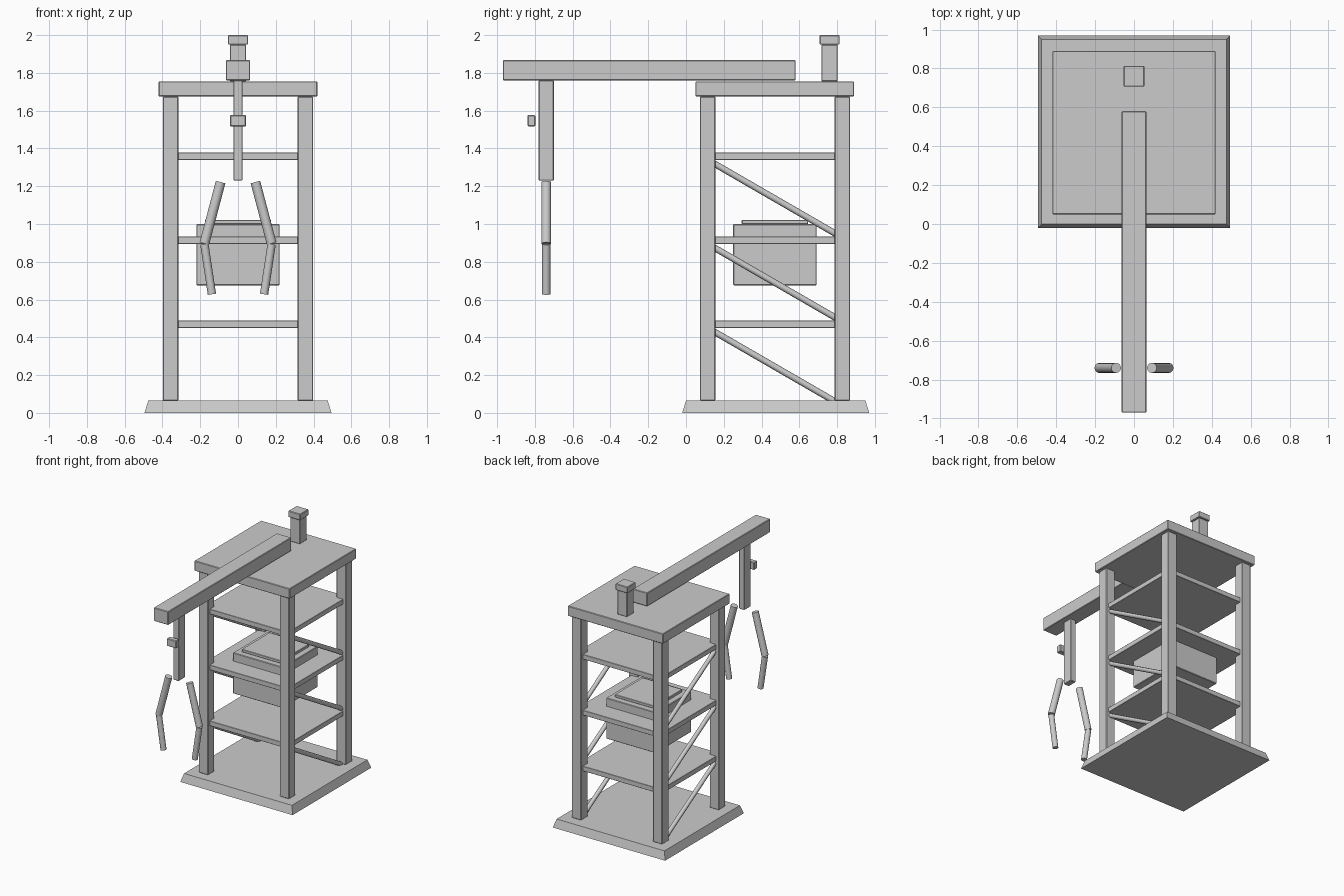
import bpy, bmesh
from mathutils import Vector

if "Cube" in bpy.data.objects:
    bpy.data.objects.remove(bpy.data.objects["Cube"])


def finish(name, bm, bevel=0.0):
    me = bpy.data.meshes.new(name)
    bm.to_mesh(me)
    bm.free()
    ob = bpy.data.objects.new(name, me)
    bpy.context.collection.objects.link(ob)
    if bevel:
        m = ob.modifiers.new("edge_bevel", 'BEVEL')
        m.width = bevel
        m.segments = 1
    return ob


def box(name, x, y, z, bevel=0.004, taper=0.0):
    """Box from (min, max) ranges; taper pulls the top edges inward."""
    lo, hi = Vector((x[0], y[0], z[0])), Vector((x[1], y[1], z[1]))
    mid, size = (lo + hi) / 2, hi - lo
    bm = bmesh.new()
    bmesh.ops.create_cube(bm, size=1)
    for v in bm.verts:
        top = v.co.z > 0
        v.co = mid + v.co * size
        if top and taper:
            v.co.x -= taper if v.co.x > mid.x else -taper
            v.co.y -= taper if v.co.y > mid.y else -taper
    return finish(name, bm, bevel)


def rod(name, a, b, r, sides=12):
    """Closed cylinder between two points."""
    a, b = Vector(a), Vector(b)
    bm = bmesh.new()
    bmesh.ops.create_cone(bm, cap_ends=True, segments=sides,
                          radius1=r, radius2=r, depth=(b - a).length)
    rot = (b - a).to_track_quat('Z', 'Y')
    for v in bm.verts:
        v.co = (a + b) / 2 + rot @ v.co
    for f in bm.faces:
        f.smooth = len(f.verts) == 4
    for e in bm.edges:
        if any(len(f.verts) > 4 for f in e.link_faces):
            e.smooth = False
    return finish(name, bm)


# Base and top deck
box("base", (-0.495, 0.495), (-0.02, 0.97), (0, 0.065), 0, 0.02)
box("top_deck", (-0.42, 0.42), (0.05, 0.89), (1.675, 1.755))

# Corner posts
for sx, side in ((-1, "left"), (1, "right")):
    for yc, end in ((0.115, "front"), (0.828, "back")):
        box(f"post_{end}_{side}", (sx * 0.357 - 0.041, sx * 0.357 + 0.041),
            (yc - 0.041, yc + 0.041), (0.065, 1.675))

# Floors and the diagonal side braces beneath each of them
for i, z in enumerate((0.45, 0.895, 1.34)):
    box(f"floor_{i + 1}", (-0.375, 0.375), (0.097, 0.846), (z, z + 0.039), 0.002)
    for sx, side in ((-1, "left"), (1, "right")):
        rod(f"brace_{side}_{i + 1}", (sx * 0.357, 0.135, z - 0.012),
            (sx * 0.357, 0.81, z - 0.402), 0.017, 8)

# Machine box with lid
box("machine_box", (-0.22, 0.22), (0.25, 0.692), (0.675, 1.0))
box("machine_lid", (-0.175, 0.175), (0.295, 0.647), (1.0, 1.022), 0.003)

# Overhanging beam and rear stub
box("beam", (-0.064, 0.064), (-0.97, 0.58), (1.76, 1.867))
box("rear_stub", (-0.043, 0.043), (0.717, 0.803), (1.755, 1.95))
box("rear_stub_cap", (-0.053, 0.053), (0.707, 0.813), (1.95, 2.0))

# Hanging column with a small block in front
box("hanging_column", (-0.024, 0.024), (-0.78, -0.7), (1.23, 1.76))
box("front_block", (-0.042, 0.042), (-0.838, -0.798), (1.517, 1.577))

# Jointed claws
for sx, side in ((-1, "left"), (1, "right")):
    rod(f"claw_upper_{side}", (sx * 0.092, -0.74, 1.222),
        (sx * 0.178, -0.74, 0.897), 0.026)
    rod(f"claw_lower_{side}", (sx * 0.178, -0.74, 0.893),
        (sx * 0.138, -0.74, 0.628), 0.022)
